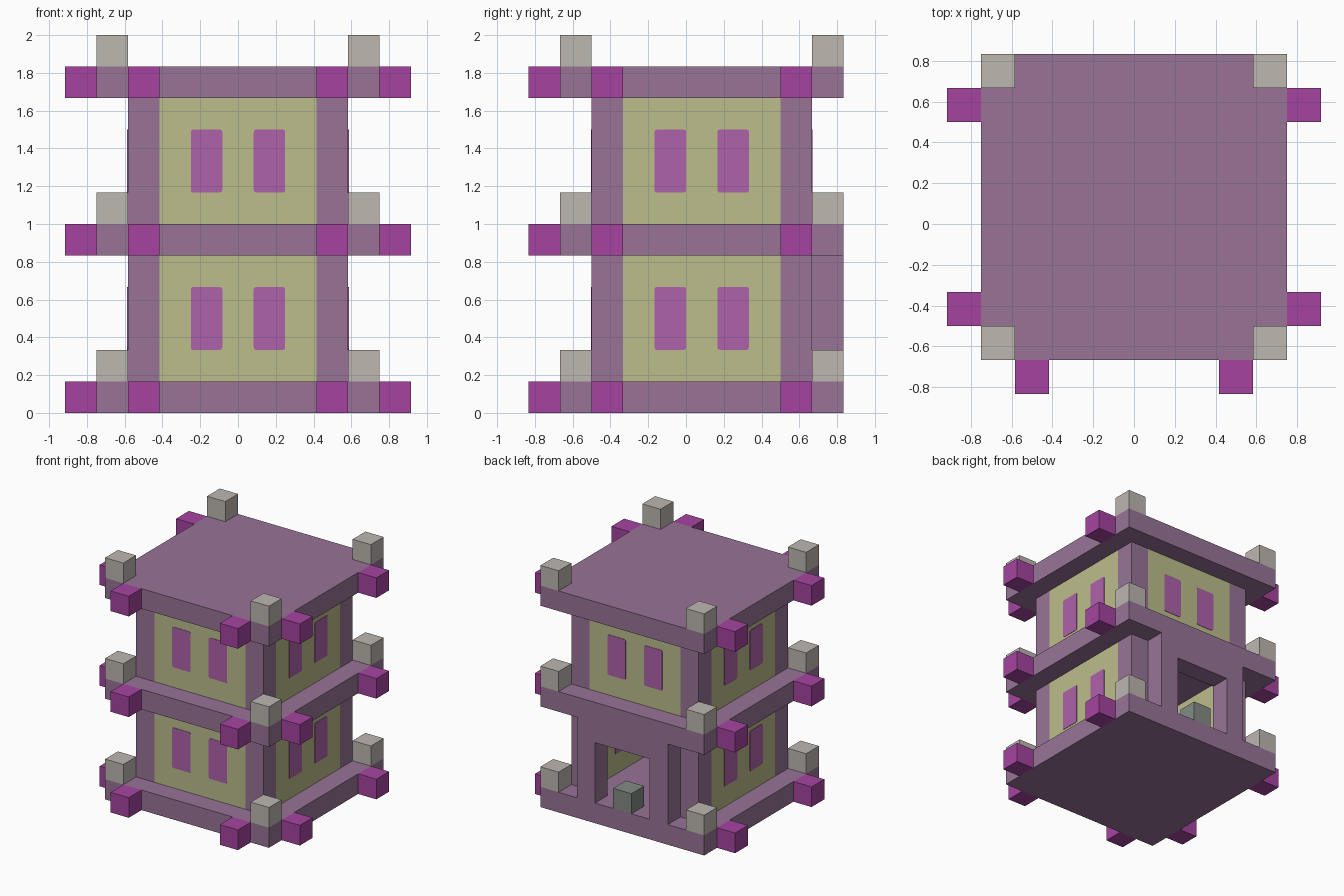
import bpy, bmesh
from mathutils import Vector

if "Cube" in bpy.data.objects:
    bpy.data.objects.remove(bpy.data.objects["Cube"], do_unlink=True)

U = 1 / 6            # edge of one building block
FLOORS = (0, 5)      # base level of each storey, in blocks


def material(name, rgb):
    linear = [((c / 255 + 0.055) / 1.055) ** 2.4 for c in rgb] + [1]
    mat = bpy.data.materials.new(name)
    mat.use_nodes = True
    mat.diffuse_color = linear
    mat.node_tree.nodes["Principled BSDF"].inputs["Base Color"].default_value = linear
    return mat


PURPLE = material("dusty purple", (152, 116, 151))
KHAKI = material("khaki", (188, 189, 140))
MAGENTA = material("magenta", (166, 68, 160))
PINK = material("window pink", (175, 98, 170))
STONE = material("pale stone", (189, 183, 176))
GREY = material("dark grey", (132, 139, 133))


def finish(bm, name, mat):
    bmesh.ops.recalc_face_normals(bm, faces=bm.faces)
    mesh = bpy.data.meshes.new(name)
    bm.to_mesh(mesh)
    bm.free()
    mesh.materials.append(mat)
    obj = bpy.data.objects.new(name, mesh)
    bpy.context.collection.objects.link(obj)
    return obj


def box(name, low, high, mat, round_axis=None):
    """Box between two corners in blocks; edges along round_axis may be rounded."""
    low, high = Vector(low) * U, Vector(high) * U
    bm = bmesh.new()
    bmesh.ops.create_cube(bm, size=1)
    for v in bm.verts:
        v.co = (low + high) / 2 + v.co * (high - low)
    if round_axis is not None:
        edges = [e for e in bm.edges
                 if abs((e.verts[0].co - e.verts[1].co).normalized()[round_axis]) > 0.9]
        bmesh.ops.bevel(bm, geom=edges, offset=0.012, segments=2,
                        profile=0.5, affect='EDGES')
    return finish(bm, name, mat)


def wall(name, axis, start, base):
    """Panel one block thick with two painted windows on each side."""
    def point(across, along, z):
        return (along, across, z) if axis == 1 else (across, along + 0.5, z)
    box(name, point(start, -2.5, base + 1), point(start + 1, 2.5, base + 5), KHAKI)
    for face in (start, start + 1):
        for along in (-1.5, 0.5):
            box(name + "_window", point(face - 0.02, along, base + 2),
                point(face + 0.02, along + 1, base + 4), PINK, axis)


# Floor slabs, with corner stones and projecting beam ends
for z in (0, 5, 10):
    box("floor_slab", (-4.5, -4, z), (4.5, 5, z + 1), PURPLE)
    for x in (-4.5, 3.5):
        for y in (-4, 4):
            box("corner_stone", (x, y, z + 1), (x + 1, y + 1, z + 2), STONE)
    for x in (-3.5, 2.5):
        box("front_beam_end", (x, -5, z), (x + 1, -4, z + 1), MAGENTA)
    for x in (-5.5, 4.5):
        for y in (-3, 3):
            box("side_beam_end", (x, y, z), (x + 1, y + 1, z + 1), MAGENTA)

# Corner pillars and walls of both storeys
for base in FLOORS:
    for x in (-3.5, 2.5):
        for y in (-3, 3):
            box("corner_pillar", (x, y, base + 1), (x + 1, y + 1, base + 5), PURPLE)
    wall("front_wall", 1, -3, base)
    wall("right_wall", 0, -3.5, base)
    wall("left_wall", 0, 2.5, base)
wall("back_wall", 1, 3, FLOORS[1])

# Doorway arch at the back of the ground storey
outline = [(-2.5, 1), (-2.5, 5), (2.5, 5), (2.5, 1),
           (1.5, 1), (1.5, 4), (-1.5, 4), (-1.5, 1)]
bm = bmesh.new()
face = bm.faces.new([bm.verts.new((x * U, 4 * U, z * U)) for x, z in outline])
new = bmesh.ops.extrude_face_region(bm, geom=[face])["geom"]
bmesh.ops.translate(bm, vec=(0, U, 0),
                    verts=[g for g in new if isinstance(g, bmesh.types.BMVert)])
finish(bm, "door_frame", PURPLE)

# Block standing in the doorway
box("doorway_block", (-0.5, 4, 1), (0.5, 5, 2), GREY)
